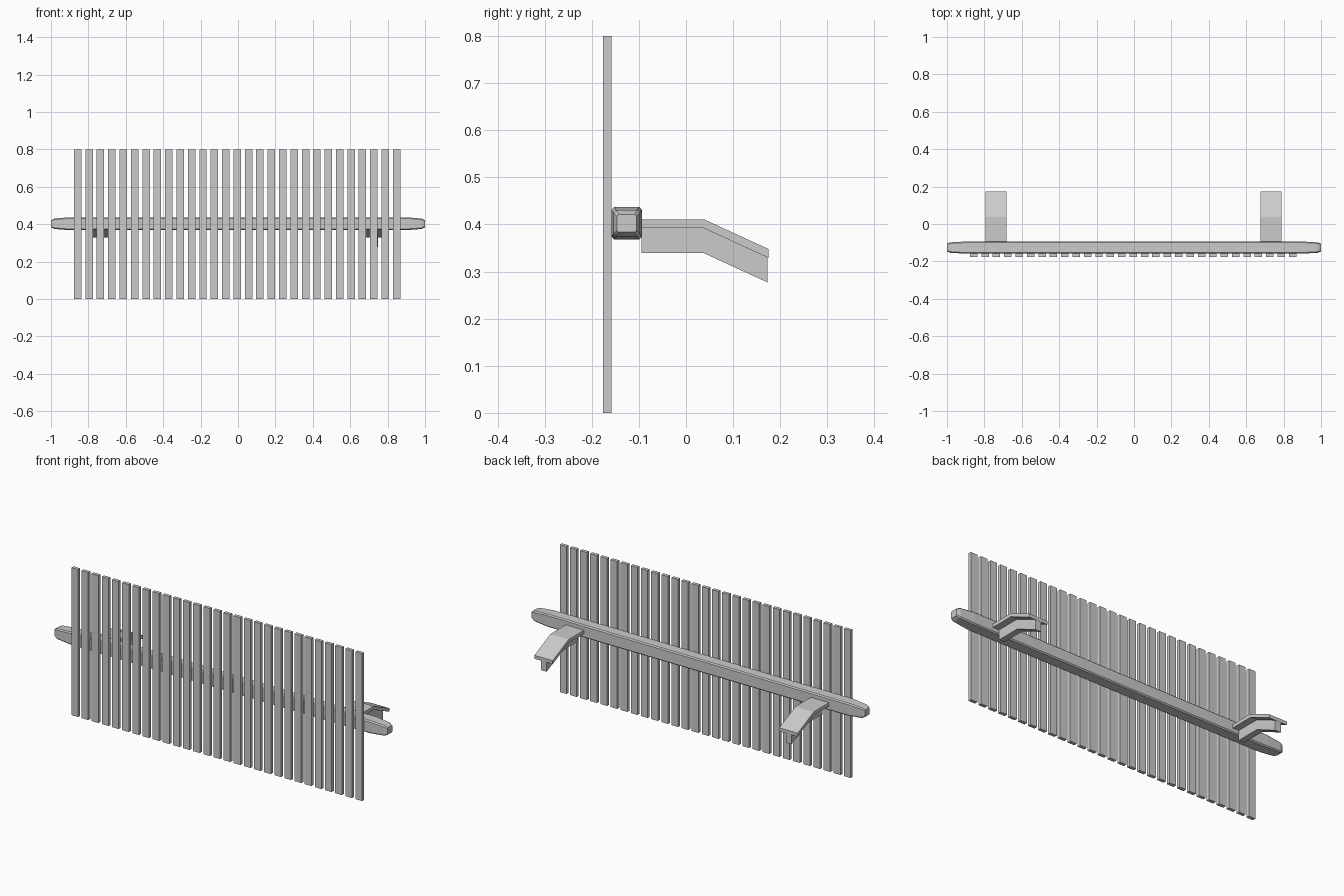
import bpy

if "Cube" in bpy.data.objects:
    bpy.data.objects.remove(bpy.data.objects["Cube"])


def make_mesh(name, verts, faces):
    me = bpy.data.meshes.new(name)
    me.from_pydata(verts, [], faces)
    me.update()
    ob = bpy.data.objects.new(name, me)
    bpy.context.collection.objects.link(ob)
    return ob


def loft(name, rings):
    """Closed skin through equal-sized rings, capped at both ends."""
    n = len(rings[0])
    verts = [v for r in rings for v in r]
    faces = [tuple(range(n))[::-1],
             tuple(range(n * (len(rings) - 1), n * len(rings)))]
    for k in range(len(rings) - 1):
        for i in range(n):
            j = (i + 1) % n
            faces.append((k * n + i, k * n + j, (k + 1) * n + j, (k + 1) * n + i))
    return make_mesh(name, verts, faces)


def box(name, x0, x1, y0, y1, z0, z1):
    return loft(name, [[(x, y0, z0), (x, y1, z0), (x, y1, z1), (x, y0, z1)]
                       for x in (x0, x1)])


# Row of vertical slats
for i in range(29):
    x = -0.857 + i * 0.0609
    box(f"slat_{i + 1:02d}", x - 0.02, x + 0.02, -0.176, -0.158, 0, 0.8)


# Horizontal rail: chamfered section, narrowing towards blunt ends
def section(x, hy, hz, c):
    pts = [(-hy + c, -hz), (hy - c, -hz), (hy, -hz + c), (hy, hz - c),
           (hy - c, hz), (-hy + c, hz), (-hy, hz - c), (-hy, -hz + c)]
    return [(x, -0.126 + y, 0.4025 + z) for y, z in pts]


half = [(1.0, 0.021, 0.019, 0.004), (0.982, 0.028, 0.028, 0.006),
        (0.90, 0.0325, 0.0345, 0.006)]
rings = [section(-x, *s) for x, *s in half]
rings += [section(x, *s) for x, *s in reversed(half)]
loft("rail", rings)


# Bent T-section brackets behind the rail
def bent_strip(name, xc, w, t0, b0, t2, b2, y_end):
    rings = []
    for y, t, b in ((-0.094, t0, b0), (0.038, t0, b0), (y_end, t2, b2)):
        rings.append([(xc - w, y, b), (xc - w, y, t), (xc + w, y, t), (xc + w, y, b)])
    return loft(name, rings)


for side, xc in (("left", -0.738), ("right", 0.7325)):
    bent_strip(f"bracket_plate_{side}", xc, 0.055, 0.411, 0.392, 0.348, 0.329, 0.175)
    bent_strip(f"bracket_web_{side}", xc, 0.017, 0.392, 0.339, 0.330, 0.277, 0.173)
